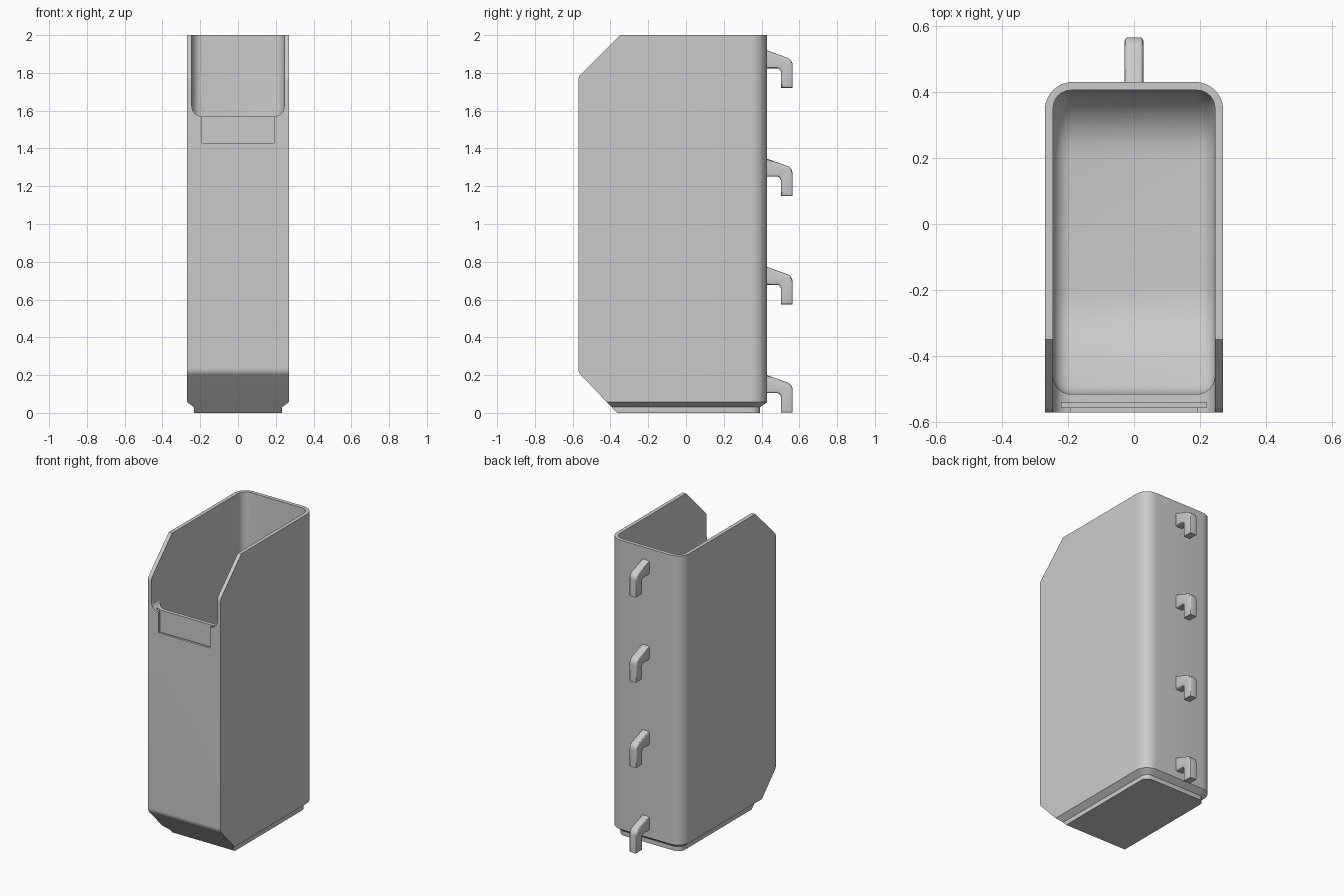
import bpy, bmesh, math
from mathutils import Vector

cube = bpy.data.objects.get("Cube")
if cube:
    bpy.data.objects.remove(cube)

grey = bpy.data.materials.new("plain grey")
grey.use_nodes = True
COLOUR = (0.6, 0.6, 0.6, 1)
grey.diffuse_color = COLOUR
grey.node_tree.nodes["Principled BSDF"].inputs["Base Color"].default_value = COLOUR


def rounded(corners, steps=8):
    """Fillet a polygon given as (u, v, radius) corners."""
    pts = []
    for i, (u, v, r) in enumerate(corners):
        p = Vector((u, v))
        if not r:
            pts.append(p)
            continue
        a = (Vector(corners[i - 1][:2]) - p).normalized()
        b = (Vector(corners[(i + 1) % len(corners)][:2]) - p).normalized()
        half = a.angle(b) / 2
        centre = p + (a + b).normalized() * (r / math.sin(half))
        start = p + a * (r / math.tan(half)) - centre
        end = p + b * (r / math.tan(half)) - centre
        sweep = start.angle(end)
        for k in range(steps + 1):
            t = k / steps
            pts.append(centre + (start * math.sin((1 - t) * sweep)
                                 + end * math.sin(t * sweep)) / math.sin(sweep))
    return pts


def loft(name, rings, bevel=0.0, segments=6):
    """Skin matching rings of 3D points, cap the ends, optionally round the cap rims."""
    bm = bmesh.new()
    loops = [[bm.verts.new(p) for p in ring] for ring in rings]
    n = len(loops[0])
    for low, high in zip(loops, loops[1:]):
        for i in range(n):
            j = (i + 1) % n
            bm.faces.new((low[i], low[j], high[j], high[i]))
    caps = [bm.faces.new(loops[0][::-1]), bm.faces.new(loops[-1])]
    bmesh.ops.recalc_face_normals(bm, faces=bm.faces)
    if bevel:
        rim = [e for cap in caps for e in cap.edges]
        bmesh.ops.bevel(bm, geom=rim, offset=bevel, segments=segments,
                        profile=0.5, affect='EDGES', clamp_overlap=False)
    mesh = bpy.data.meshes.new(name)
    bm.to_mesh(mesh)
    bm.free()
    mesh.materials.append(grey)
    obj = bpy.data.objects.new(name, mesh)
    bpy.context.collection.objects.link(obj)
    return obj


def side_prism(name, profile, half, bevel=0.0, segments=6):
    """Extrude a (y, z) profile across x."""
    return loft(name, [[(x, p[0], p[1]) for p in profile] for x in (-half, half)],
                bevel, segments)


def front_prism(name, profile, y0, y1):
    """Extrude an (x, z) profile along y."""
    return loft(name, [[(p[0], y, p[1]) for p in profile] for y in (y0, y1)])


def combine(obj, cutter, operation):
    mod = obj.modifiers.new(cutter.name, 'BOOLEAN')
    mod.operation, mod.solver, mod.object = operation, 'EXACT', cutter
    bpy.context.view_layer.update()
    graph = bpy.context.evaluated_depsgraph_get()
    mesh = bpy.data.meshes.new_from_object(obj.evaluated_get(graph))
    obj.modifiers.clear()
    obj.data = mesh
    bpy.data.objects.remove(cutter)


def smooth(obj):
    obj.data.shade_smooth()
    obj.data.set_sharp_from_angle(angle=math.radians(30))


FRONT, BACK, HALF, WALL = -0.57, 0.43, 0.27, 0.025


def footprint(inset, z):
    x, back, r = HALF - inset, BACK - inset, 0.085 - inset
    outline = rounded([(-x, FRONT, 0), (x, FRONT, 0), (x, back, r), (-x, back, r)])
    return [(p.x, p.y, z) for p in outline]


# Outer body with a stepped foot, trimmed to the slanted front profile
body = loft("bin_body", [footprint(0.037, 0), footprint(0.037, 0.03),
                         footprint(0, 0.058), footprint(0, 2)])
trim = rounded([(-0.355, -0.01, 0), (0.6, -0.01, 0), (0.6, 2.1, 0), (-0.25, 2.1, 0),
                (FRONT, 1.78, 0.05), (FRONT, 0.215, 0.05)])
combine(body, side_prism("front_trim", trim, 0.5), 'INTERSECT')

# Inside of the bin, with a scooped floor
scoop = rounded([(-0.515, 0.225, 0.1), (-0.32, 0.03, 0.3), (BACK - WALL, 0.03, 0.2),
                 (BACK - WALL, 2.5, 0), (-0.515, 2.5, 0)])
combine(body, side_prism("cavity", scoop, HALF - WALL, 0.055), 'DIFFERENCE')

# Front opening above the low front wall
w = HALF - WALL
opening = rounded([(-w, 1.57, 0.055), (w, 1.57, 0.055), (w, 2.5, 0), (-w, 2.5, 0)])
combine(body, front_prism("opening", opening, -0.8, -0.4), 'DIFFERENCE')

# Label slot, open at the top, and its window
for name, half, y0, y1, z0 in (("label_slot", 0.22, -0.555, -0.54, 1.415),
                               ("label_window", 0.19, -0.7, -0.55, 1.43)):
    box = [(-half, z0), (half, z0), (half, 1.8), (-half, 1.8)]
    combine(body, front_prism(name, box, y0, y1), 'DIFFERENCE')
smooth(body)

# Four hanging hooks up the back
hook = rounded([(0.42, 0.203, 0), (0.565, 0.151, 0.045), (0.565, 0.002, 0),
                (0.502, 0.002, 0), (0.502, 0.105, 0.02), (0.42, 0.105, 0)], 5)
for i in range(4):
    lift = i * 0.573
    part = side_prism(f"hook_{i + 1}", [(p.x, p.y + lift) for p in hook], 0.028, 0.01, 3)
    smooth(part)
